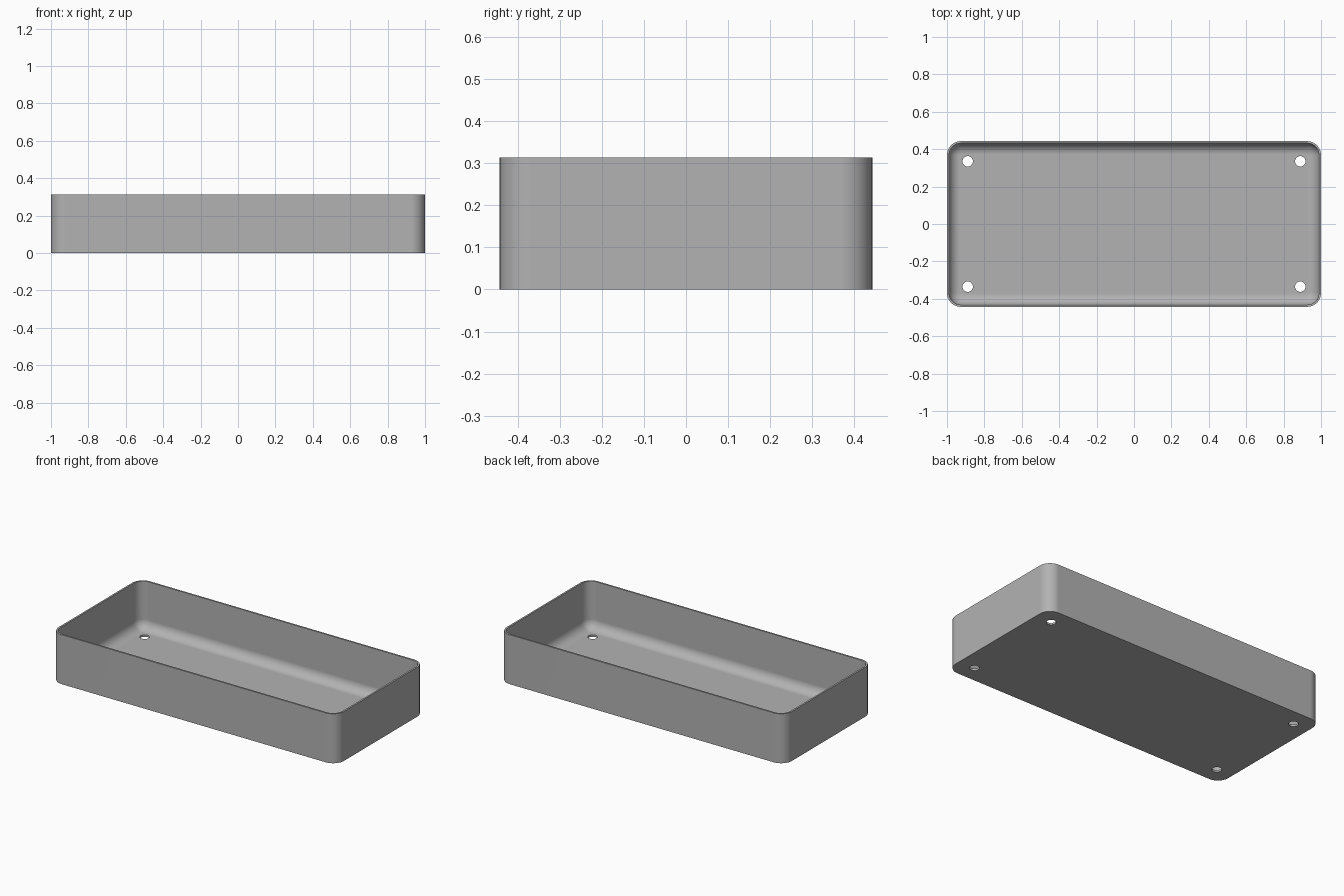
import bpy
import bmesh
from math import sin, cos, pi, radians

cube = bpy.data.objects.get("Cube")
if cube:
    bpy.data.objects.remove(cube, do_unlink=True)

HALF_X, HALF_Y, HEIGHT = 1.0, 0.443, 0.313
CORNER, WALL, FLOOR, FILLET = 0.075, 0.011, 0.012, 0.06
HOLE_X, HOLE_Y, HOLE_R = 0.889, 0.335, 0.028
STEPS = 10

grey = bpy.data.materials.new("plain grey")
grey.use_nodes = True
colour = (0.45, 0.45, 0.45, 1)
grey.diffuse_color = colour
grey.node_tree.nodes["Principled BSDF"].inputs["Base Color"].default_value = colour


def ring(bm, inset, z):
    """Rounded rectangle of vertices, inset from the outer outline."""
    r = CORNER - inset
    verts = []
    for quarter, (sx, sy) in enumerate([(1, 1), (-1, 1), (-1, -1), (1, -1)]):
        for i in range(STEPS + 1):
            a = (quarter + i / STEPS) * pi / 2
            verts.append(bm.verts.new((sx * (HALF_X - CORNER) + r * cos(a),
                                       sy * (HALF_Y - CORNER) + r * sin(a), z)))
    return verts


# Tray shell: outer wall, rim, inner wall, rounded inner floor edge
profile = [(0, 0), (0, HEIGHT), (WALL, HEIGHT)]
for i in range(STEPS + 1):
    a = i / STEPS * pi / 2
    profile.append((WALL + FILLET * (1 - cos(a)), FLOOR + FILLET * (1 - sin(a))))

bm = bmesh.new()
rings = [ring(bm, inset, z) for inset, z in profile]
for low, high in zip(rings, rings[1:]):
    for i in range(len(low)):
        j = (i + 1) % len(low)
        bm.faces.new((low[i], low[j], high[j], high[i]))
bm.faces.new(rings[0][::-1])
bm.faces.new(rings[-1])
bmesh.ops.recalc_face_normals(bm, faces=bm.faces)
mesh = bpy.data.meshes.new("tray")
bm.to_mesh(mesh)
bm.free()
tray = bpy.data.objects.new("tray", mesh)
bpy.context.collection.objects.link(tray)
mesh.materials.append(grey)

# Four screw holes through the floor
bm = bmesh.new()
for sx in (-1, 1):
    for sy in (-1, 1):
        made = bmesh.ops.create_cone(bm, cap_ends=True, segments=32, radius1=HOLE_R,
                                     radius2=HOLE_R, depth=0.2)
        bmesh.ops.translate(bm, verts=made["verts"], vec=(sx * HOLE_X, sy * HOLE_Y, 0))
cut_mesh = bpy.data.meshes.new("hole_cutter")
bm.to_mesh(cut_mesh)
bm.free()
cut_mesh.materials.append(grey)
cutter = bpy.data.objects.new("hole_cutter", cut_mesh)
cutter.hide_render = True
bpy.context.collection.objects.link(cutter)

bpy.ops.object.select_all(action="DESELECT")
tray.select_set(True)
bpy.context.view_layer.objects.active = tray
cut = tray.modifiers.new("holes", "BOOLEAN")
cut.object = cutter
cut.operation = "DIFFERENCE"
cut.solver = "EXACT"
bpy.ops.object.modifier_apply(modifier=cut.name)
bpy.data.objects.remove(cutter, do_unlink=True)

# Smooth rounded areas, flat floor and walls
bpy.ops.object.shade_smooth_by_angle(angle=radians(30))
flat = tray.modifiers.new("flat_faces", "WEIGHTED_NORMAL")
flat.keep_sharp = True
